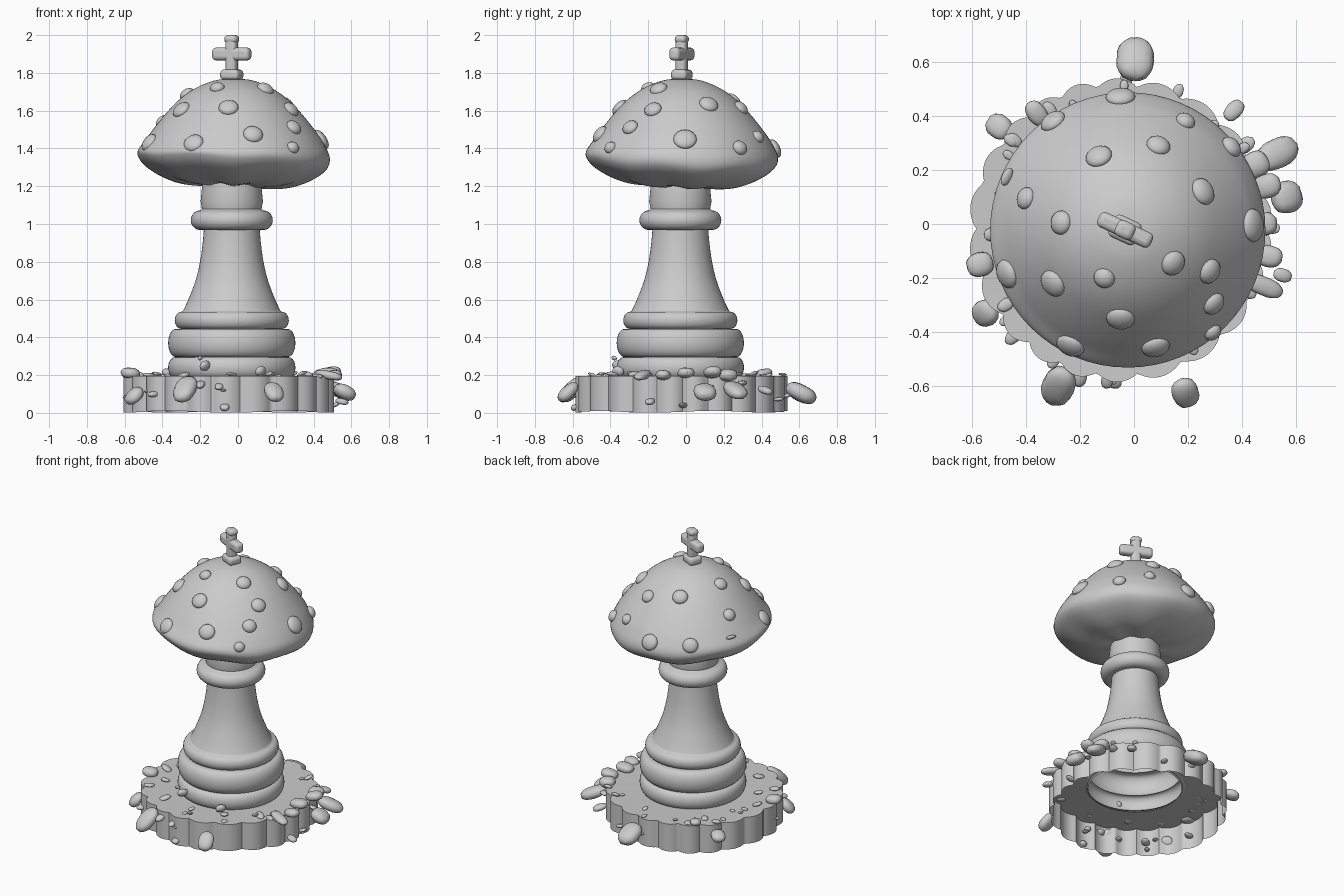
import bpy, bmesh, math, random
from mathutils import Vector, Matrix

if "Cube" in bpy.data.objects:
    bpy.data.objects.remove(bpy.data.objects["Cube"])

random.seed(4)
CX, CY = -0.033, -0.03


def finish(name, bm, angle=40, recalc=True):
    if recalc:
        bmesh.ops.recalc_face_normals(bm, faces=bm.faces)
    me = bpy.data.meshes.new(name)
    bm.to_mesh(me)
    bm.free()
    ob = bpy.data.objects.new(name, me)
    bpy.context.collection.objects.link(ob)
    bpy.ops.object.select_all(action='DESELECT')
    ob.select_set(True)
    bpy.context.view_layer.objects.active = ob
    bpy.ops.object.shade_smooth_by_angle(angle=math.radians(angle))
    return ob


def smooth(pts, n=5):
    # Catmull-Rom curve through the profile points
    p = [Vector(q) for q in pts]
    p = [p[0]] + p + [p[-1]]
    out = []
    for i in range(1, len(p) - 2):
        a, b, c, d = p[i - 1:i + 3]
        for k in range(n):
            t = k / n
            out.append(0.5 * (2 * b + (c - a) * t + (2 * a - 5 * b + 4 * c - d) * t * t
                              + (3 * b - a - 3 * c + d) * t ** 3))
    return out + [p[-1]]


def bulge(r, depth, z0, z1, n=10):
    # rounded ring bulging outwards between two heights
    return [(r - depth + depth * math.sin(math.pi * k / n),
             (z0 + z1) / 2 - (z1 - z0) / 2 * math.cos(math.pi * k / n)) for k in range(n + 1)]


def lathe(name, profile, cx, cy, warp=None, n=64):
    # surface of revolution, left open at both ends
    bm = bmesh.new()
    rings = []
    for r, z in profile:
        ring = []
        for i in range(n):
            a = 2 * math.pi * i / n
            v = Vector((r * math.cos(a), r * math.sin(a), z))
            if warp:
                v = warp(v, a)
            ring.append(bm.verts.new(v + Vector((cx, cy, 0))))
        rings.append(ring)
    for a, b in zip(rings, rings[1:]):
        for i in range(n):
            j = (i + 1) % n
            bm.faces.new((a[i], a[j], b[j], b[i]))
    return finish(name, bm)


def blob(name, loc, size, axis, lumpy=0.0, power=1.0):
    # (super)ellipsoid whose local z follows the given axis
    bm = bmesh.new()
    bmesh.ops.create_uvsphere(bm, u_segments=16, v_segments=10, radius=1)
    rot = Vector(axis).to_track_quat('Z', 'Y').to_matrix().to_4x4()
    for v in bm.verts:
        v.co = Vector([math.copysign(abs(c) ** power, c) for c in v.co])
        v.co *= 1 + random.uniform(-lumpy, lumpy)
    bmesh.ops.transform(bm, verts=bm.verts,
                        matrix=Matrix.Translation(loc) @ rot @ Matrix.Diagonal((*size, 1)))
    return finish(name, bm, 60)


# turned hollow stem with three foot rings and a collar
stem = [(0.295, 0.175)]
stem += bulge(0.337, 0.035, 0.185, 0.295)
stem += bulge(0.337, 0.042, 0.295, 0.445)
stem += bulge(0.302, 0.035, 0.445, 0.535)
stem += [tuple(p) for p in smooth([(0.258, 0.54), (0.23, 0.6), (0.192, 0.7), (0.168, 0.8),
                                   (0.154, 0.9), (0.148, 0.97)])]
stem += bulge(0.217, 0.05, 0.968, 1.072)
stem += [(0.158, 1.08), (0.165, 1.12), (0.155, 1.22), (0.15, 1.25)]
lathe("stem", stem, CX, CY)

# mushroom cap with a gently wavy, tilted underside
dome = [(0.004, 1.77), (0.1, 1.76), (0.2, 1.72), (0.28, 1.665), (0.35, 1.595), (0.42, 1.51),
        (0.48, 1.425), (0.508, 1.37)]
under = [(0.5, 1.325), (0.455, 1.28), (0.37, 1.235), (0.27, 1.207), (0.14, 1.2)]


def cap_warp(v, a):
    low = max(0.0, min(1.0, (1.45 - v.z) / 0.12))
    v.z -= low * (0.045 * (v.x + v.y) + 0.006 * math.sin(7 * a))
    return v


lathe("mushroom_cap", smooth(dome + under), -0.023, -0.022, cap_warp)


def dome_at(r):
    # height and steepness of the dome at a radius
    for (r0, z0), (r1, z1) in zip(dome, dome[1:]):
        if r <= r1:
            return z0 + (z1 - z0) * (r - r0) / (r1 - r0), (z0 - z1) / (r1 - r0)
    return 1.375, 3.0


# raised spots on the cap: x, y, radius
spots = [(-.05, .47, .055), (-.30, .38, .05), (.19, .38, .037), (-.13, .25, .05), (.09, .29, .045),
         (.36, .285, .042), (-.40, .095, .042), (-.27, .005, .045), (.255, .12, .052),
         (.44, -.005, .062), (-.47, -.185, .055), (-.30, -.22, .053), (-.11, -.2, .04),
         (.145, -.145, .048), (.28, -.175, .048), (-.05, -.35, .053), (.295, -.295, .045),
         (-.235, -.45, .055), (.08, -.455, .053), (.29, -.4, .035)]
for x, y, s in spots:
    d = Vector((x + 0.023, y + 0.022, 0))
    z, k = dome_at(d.length)
    nrm = Vector((d.x * k / d.length, d.y * k / d.length, 1)).normalized()
    blob("cap_spot", Vector((x, y, z)), (s, s * 0.95, 0.028), nrm)
# one thin sliver spot on the left
blob("cap_spot", Vector((-.47, .175, 1.435)), (.035, .012, .02), (-.85, .4, .5))

# finial cross on top
bm = bmesh.new()
for c, half in [((0, 0, 1.79), (.054, .045, .028)), ((0, 0, 1.885), (.031, .03, .115)),
                ((0, 0, 1.9), (.108, .03, .034)), ((0, 0, 1.978), (.036, .032, .022))]:
    bmesh.ops.create_cube(bm, size=2, matrix=Matrix.Translation(c) @ Matrix.Diagonal((*half, 1)))
bmesh.ops.rotate(bm, verts=bm.verts, cent=(0, 0, 0), matrix=Matrix.Rotation(math.radians(-25), 3, 'Z'))
bmesh.ops.translate(bm, verts=bm.verts, vec=(CX, -0.022, 0))
cross = finish("finial_cross", bm)
bev = cross.modifiers.new("round", 'BEVEL')
bev.width, bev.segments = 0.02, 3

# scalloped stump base: open shell, flat top with a round hole under the stem
bm = bmesh.new()
N = 264
bot, top, hole = [], [], []
for i in range(N):
    a = 2 * math.pi * i / N
    r = 0.532 + 0.03 * abs(math.sin(11 * a + 0.5 * math.sin(3 * a))) ** 0.8 + 0.012 * math.cos(a - 3.6)
    c, s = math.cos(a), math.sin(a)
    x, y = -0.04 + r * c, -0.018 + r * s
    bot.append(bm.verts.new((x, y, 0.006 + 0.005 * math.sin(5 * a))))
    top.append(bm.verts.new((x, y, 0.195)))
    hole.append(bm.verts.new((CX + 0.3 * c, CY + 0.3 * s, 0.19)))
for i in range(N):
    j = (i + 1) % N
    bm.faces.new((bot[i], bot[j], top[j], top[i]))
    bm.faces.new((top[i], top[j], hole[j], hole[i]))
finish("stump_base", bm, recalc=False)

# larger drooping tongues: x, y, z, length, width, droop
tongues = [(.005, .61, .105, .085, .07, -.5), (-.28, -.6, .125, .09, .06, -.9),
           (.19, -.625, .11, .065, .05, -.9), (.53, .26, .12, .085, .055, -.4),
           (.565, .10, .11, .06, .06, -.5), (-.55, -.33, .09, .055, .05, -1),
           (-.5, .36, .13, .05, .045, -.3), (-.57, -.15, .21, .05, .045, .1),
           (.48, -.23, .2, .075, .035, -.2), (.55, -.19, .06, .035, .025, -.2),
           (.37, .42, .12, .045, .03, -.3), (-.44, -.41, .1, .045, .025, -.1),
           (-.2, -.57, .15, .035, .025, -.4), (-.36, .41, .21, .05, .035, .2),
           (.49, .14, .215, .055, .045, .2), (-.07, -.585, .03, .025, .025, -.5),
           (.47, .0, .21, .06, .045, .1), (-.1, -.58, .14, .03, .022, -.4),
           (.5, -.12, .2, .05, .04, .1), (.45, .22, .2, .05, .05, 0)]
for x, y, z, l, w, droop in tongues:
    axis = Vector((x + 0.03, y + 0.02, 0)).normalized() + Vector((0, 0, droop))
    blob("rim_tongue", Vector((x, y, z)), (w, w * 0.65, l), axis, 0.03, 0.85)

# small flakes scattered over the top rim and the wall
for i in range(40):
    a = i * 2.4 + random.uniform(-.2, .2)
    on_top = i % 4 != 0
    r = random.uniform(0.42, 0.55) if on_top else 0.55
    z = random.uniform(0.193, 0.208) if on_top else random.uniform(0.04, 0.16)
    s = random.uniform(0.018, 0.04)
    axis = Vector((math.cos(a), math.sin(a), random.uniform(-.3, .5)))
    blob("bark_flake", Vector((-.04 + r * math.cos(a), -.02 + r * math.sin(a), z)),
         (s * 0.7, s * 0.35, s), axis, 0.05)

# tiny bits resting against the foot ring
for x, y, z, s in [(-.175, -.36, .25, .035), (.12, -.36, .22, .035), (-.2, -.38, .29, .016)]:
    blob("foot_bit", Vector((x, y, z)), (s, s * .6, s * .8), (0.4, -.3, 1), 0.05)
